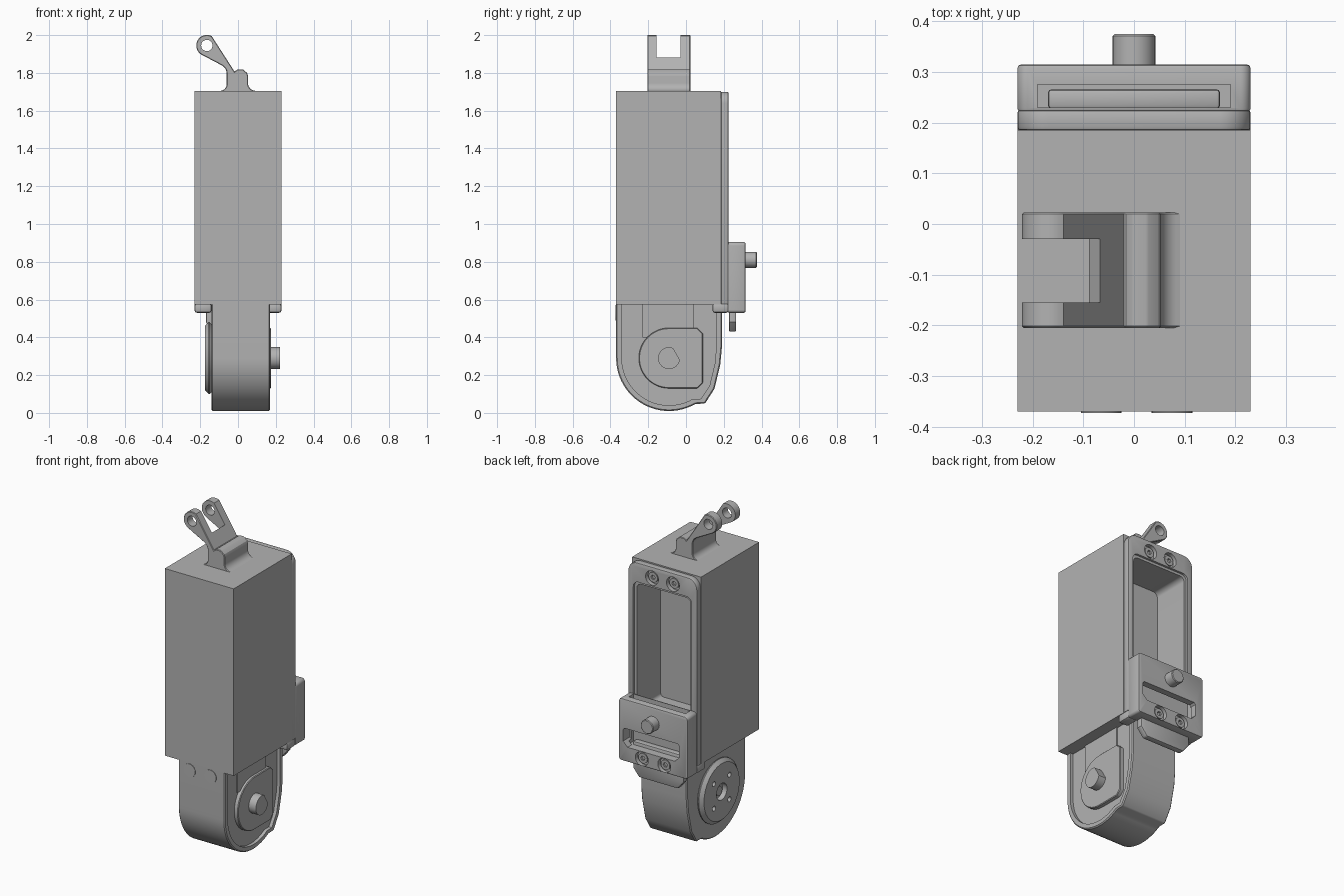
import bpy, bmesh
from math import cos, sin, radians, pi
from mathutils import Vector

if "Cube" in bpy.data.objects:
    bpy.data.objects.remove(bpy.data.objects["Cube"], do_unlink=True)

GREY = (0.45, 0.45, 0.45, 1)
grey = bpy.data.materials.new("plain grey")
grey.use_nodes = True
grey.diffuse_color = GREY
grey.node_tree.nodes["Principled BSDF"].inputs["Base Color"].default_value = GREY

PLACE = {"x": lambda a, b, t: (t, a, b),
         "y": lambda a, b, t: (a, t, b),
         "z": lambda a, b, t: (a, b, t)}


def prism(name, axis, profile, start, end):
    """Extrude a flat outline along an axis."""
    bm = bmesh.new()
    rings = [[bm.verts.new(PLACE[axis](a, b, t)) for a, b in profile] for t in (start, end)]
    n = len(profile)
    for ring in rings:
        bm.faces.new(ring)
    for i in range(n):
        j = (i + 1) % n
        bm.faces.new((rings[0][i], rings[0][j], rings[1][j], rings[1][i]))
    bmesh.ops.recalc_face_normals(bm, faces=bm.faces)
    mesh = bpy.data.meshes.new(name)
    bm.to_mesh(mesh)
    bm.free()
    mesh.materials.append(grey)
    ob = bpy.data.objects.new(name, mesh)
    bpy.context.collection.objects.link(ob)
    return ob


def arc(c, r, a0, a1, n=24):
    return [(c[0] + r * cos(radians(a0 + (a1 - a0) * i / n)),
             c[1] + r * sin(radians(a0 + (a1 - a0) * i / n))) for i in range(n + 1)]


def circle(c, r, n=32):
    return arc(c, r, 0, 360, n)[:-1]


def rect(a0, a1, b0, b1):
    return [(a0, b0), (a1, b0), (a1, b1), (a0, b1)]


def rounded(corners, n=6):
    """Fillet an outline given as (a, b, radius) corners."""
    out = []
    for i, (a, b, r) in enumerate(corners):
        p = Vector((a, b))
        if r == 0:
            out.append((a, b))
            continue
        u = (Vector(corners[i - 1][:2]) - p).normalized()
        v = (Vector(corners[(i + 1) % len(corners)][:2]) - p).normalized()
        half = u.angle(v) / 2
        centre = p + (u + v).normalized() * (r / sin(half))
        d0 = p + u * (r / (sin(half) / cos(half))) - centre
        d1 = p + v * (r / (sin(half) / cos(half))) - centre
        for k in range(n + 1):
            d = d0.lerp(d1, k / n).normalized() * r
            out.append(tuple(centre + d))
    return out


def apply(ob, mod):
    with bpy.context.temp_override(object=ob, active_object=ob, selected_objects=[ob]):
        bpy.ops.object.modifier_apply(modifier=mod.name)


def cut(ob, axis, profile, start, end):
    cutter = prism("cutter", axis, profile, start, end)
    cutter.hide_render = True
    mod = ob.modifiers.new("cut", "BOOLEAN")
    mod.operation, mod.solver, mod.object = "DIFFERENCE", "EXACT", cutter
    apply(ob, mod)
    bpy.data.objects.remove(cutter, do_unlink=True)


def bevel(ob, width, segments=2):
    mod = ob.modifiers.new("bevel", "BEVEL")
    mod.width, mod.segments, mod.limit_method = width, segments, "ANGLE"
    mod.angle_limit = radians(40)
    apply(ob, mod)


def screw(name, ob, x, z, y):
    """Sunken hole with a small screw head inside."""
    cut(ob, "y", circle((x, z), 0.043), y - 0.025, y + 0.05)
    head = prism(name, "y", circle((x, z), 0.03, 24), y - 0.03, y - 0.01)
    cut(head, "y", circle((x, z), 0.014, 6), y - 0.022, y)


# Main housing with a deep open bay in the back
body = prism("body", "z", rect(-0.23, 0.23, -0.37, 0.185), 0.575, 1.705)
back_frame = prism("back_frame", "y", rounded([(-0.23, 0.575, 0), (0.23, 0.575, 0),
                   (0.23, 1.7, 0.06), (-0.23, 1.7, 0.06)]), 0.185, 0.225)
bevel(back_frame, 0.006)
bay = rounded([(-0.18, 0.8, 0.02), (0.18, 0.8, 0.02), (0.18, 1.57, 0.03), (-0.18, 1.57, 0.03)])
lip = rounded([(-0.195, 0.78, 0.02), (0.195, 0.78, 0.02),
               (0.195, 1.585, 0.035), (-0.195, 1.585, 0.035)])
cut(body, "y", bay, -0.015, 0.3)
cut(back_frame, "y", bay, 0.1, 0.3)
cut(back_frame, "y", lip, 0.212, 0.3)
for x in (-0.07, 0.07):
    screw("upper_screw", back_frame, x, 1.635, 0.225)
    prism("front_plug", "y", circle((x + 0.005, 0.53), 0.04), -0.373, -0.36)

# Feet below the rear corners of the housing
for name, a, b in (("left_foot", 0.165, 0.23), ("right_foot", -0.23, -0.14)):
    bevel(prism(name, "z", rect(a, b, 0.14, 0.225), 0.53, 0.58), 0.012)

# Latch block on the back
latch = prism("latch", "y", rounded([(-0.23, 0.53, 0.015), (0.23, 0.53, 0.015),
              (0.23, 0.905, 0.02), (-0.23, 0.905, 0.02)]), 0.22, 0.315)
bevel(latch, 0.008)
cut(latch, "z", rect(-0.19, 0.19, 0.23, 0.275), 0.62, 1)
cut(latch, "y", rounded([(-0.175, 0.62, 0.03), (0.2, 0.62, 0.03),
                         (0.2, 0.73, 0.01), (-0.175, 0.73, 0.01)], 1), 0.25, 0.4)
for x in (-0.075, 0.075):
    screw("lower_screw", latch, x, 0.575, 0.315)
peg = prism("latch_peg", "y", circle((0, 0.81), 0.042), 0.3, 0.375)
bevel(peg, 0.004, 1)
tab = prism("latch_tab", "y", [(-0.13, 0.43), (0.13, 0.43), (0.17, 0.48), (0.17, 0.64),
                               (-0.17, 0.64), (-0.17, 0.48)], 0.227, 0.266)
bevel(tab, 0.008)

# Rounded lower arm with a recessed side
HUB = (-0.09, 0.29)


def arm_outline(r, top):
    chin = [(0.68, -0.86), (0.86, -0.58), (0.97, -0.12), (1, 0.2)]
    return ([(HUB[0] - r, top)] + arc(HUB, r, 180, 300)
            + [(HUB[0] + r * a, HUB[1] + r * b) for a, b in chin]
            + [(HUB[0] + r, top)])


arm = prism("lower_arm", "x", arm_outline(0.28, 0.6), -0.14, 0.17)
bevel(arm, 0.006, 1)
cut(arm, "x", arm_outline(0.25, 0.7), 0.15, 0.3)
prism("arm_pad", "x", rect(-0.23, 0.04, 0.4, 0.58), 0.14, 0.158)
boss = prism("arm_boss", "x", arc(HUB, 0.16, 90, 270)
             + [(0.06, 0.13), (0.09, 0.16), (0.09, 0.42), (0.06, 0.45)], 0.14, 0.175)
bevel(boss, 0.004, 1)

# Pivot shaft with one flat
flat = Vector((cos(pi / 6), sin(pi / 6)))
shaft = []
for p in circle(HUB, 0.058):
    over = max(0, (Vector(p) - Vector(HUB)).dot(flat) - 0.045)
    shaft.append(tuple(Vector(p) - flat * over))
prism("pivot_shaft", "x", shaft, 0.16, 0.223)

# Round hub plate on the other side
hub = prism("hub_plate", "x", circle(HUB, 0.19, 48), -0.176, -0.13)
bevel(hub, 0.02, 1)
cut(hub, "x", circle(HUB, 0.05), -0.3, -0.145)
for c in arc(HUB, 0.105, 45, 315, 3):
    cut(hub, "x", circle(c, 0.015, 16), -0.3, -0.145)
prism("hub_pin", "x", circle(HUB, 0.028), -0.16, -0.135)

# Bent fork on top, flared at its base
EYE = (-0.165, 1.945)
tip = arc(EYE, 0.056, 62, 242, 16)
fork_side = rounded([(-0.105, 1.7, 0), (0.11, 1.7, 0), (0.053, 1.715, 0.04), (0.053, 1.893, 0.04)])
fork_side += tip
fork_side += rounded([(-0.191, 1.896, 0), (-0.06, 1.826, 0.05), (-0.06, 1.715, 0.035),
                      (-0.105, 1.7, 0)])[1:-1]
fork = prism("top_fork", "y", fork_side, -0.205, 0.023)
bevel(fork, 0.005, 1)
cut(fork, "y", [(-0.035, 1.94), (-0.09, 1.84), (-0.13, 1.77), (-0.4, 1.77),
                (-0.4, 2.1), (0.05, 2.1)], -0.155, -0.03)
cut(fork, "y", circle(EYE, 0.03, 24), -0.3, 0.1)

# Smooth the round sides, keep the edges sharp
bpy.ops.object.select_all(action="DESELECT")
for ob in bpy.context.collection.objects:
    if ob.type == "MESH":
        ob.select_set(True)
        bpy.context.view_layer.objects.active = ob
bpy.ops.object.shade_smooth_by_angle(angle=radians(30))
